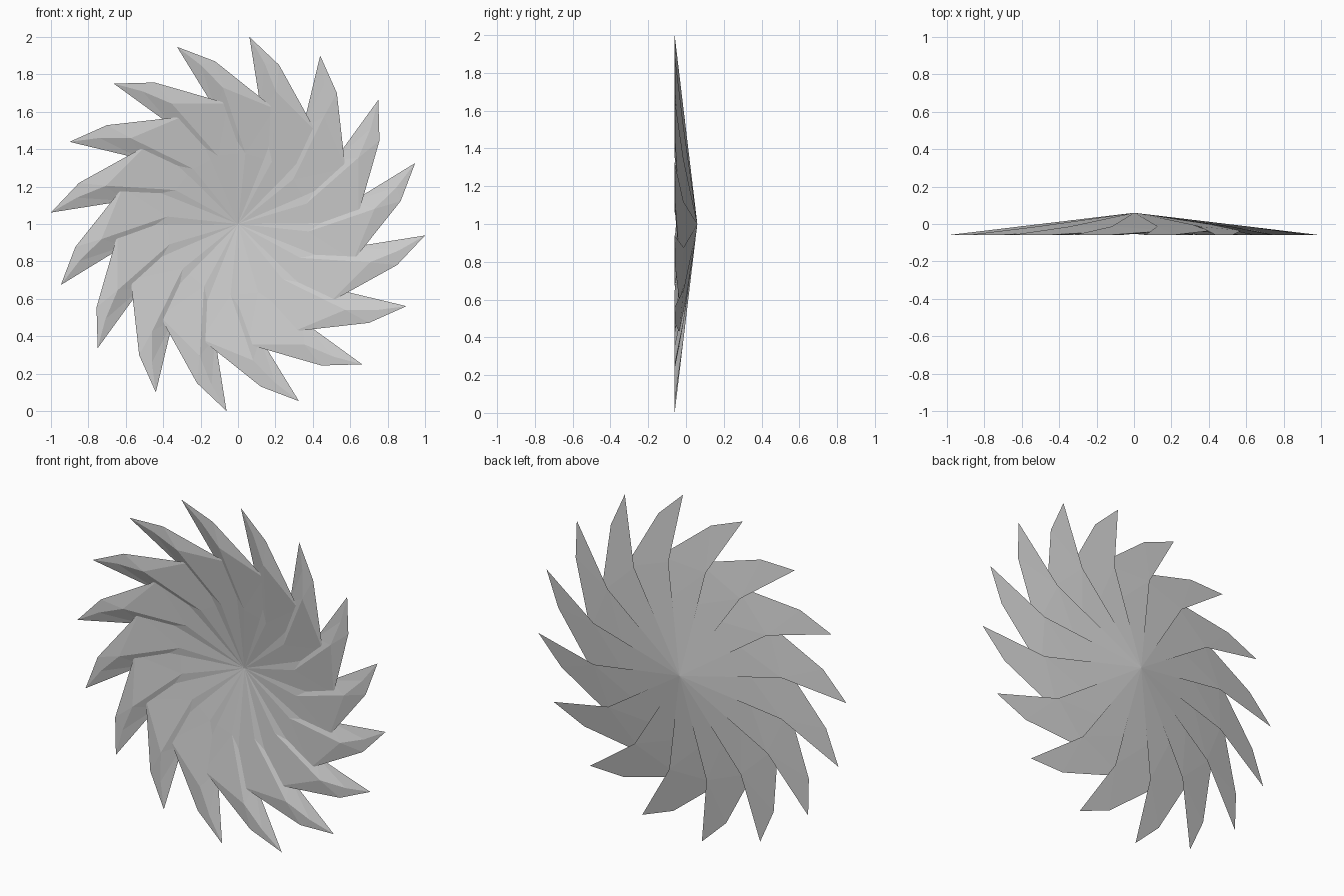
import bpy, bmesh
from math import cos, sin, radians

if "Cube" in bpy.data.objects:
    bpy.data.objects.remove(bpy.data.objects["Cube"])

BLADES = 16
TIP_ANGLE = 86.5   # front view, measured from +x


def point(r, offset, y, turn):
    a = radians(TIP_ANGLE + offset + turn)
    return (r * cos(a), y, 1 + r * sin(a))


# one blade: hub, tip, back edge kink, front keel, trailing edge
# (radius, angle behind tip, y)
PROFILE = {
    "A": (0, 0, 0.06),
    "T": (1.002, 0, -0.06),
    "L": (0.62, -8, -0.013),
    "M1": (0.38, -25, 0.0), "M2": (0.734, -12.7, -0.06), "M3": (0.873, -5.8, -0.06),
    "R1": (0.878, -11, -0.058), "R2": (0.647, -36.5, -0.035), "R3": (0.38, -46, 0.008),
}
FACES = [
    # back skin
    "A R3 L", "R3 R2 L", "R2 R1 L", "R1 T L",
    # front skin
    "A M1 R3", "M1 R2 R3", "M1 M2 R2", "M2 R1 R2", "M2 M3 R1", "M3 T R1",
    # steep keel wall
    "A L M1", "M1 L M2", "M2 L M3", "M3 L T",
]

bm = bmesh.new()
for i in range(BLADES):
    turn = i * 360 / BLADES
    v = {k: bm.verts.new(point(*p, turn)) for k, p in PROFILE.items()}
    for f in FACES:
        bm.faces.new([v[k] for k in f.split()])
bmesh.ops.recalc_face_normals(bm, faces=bm.faces[:])

# pinwheel of overlapping blades
mesh = bpy.data.meshes.new("pinwheel_blades")
bm.to_mesh(mesh)
bm.free()
obj = bpy.data.objects.new("pinwheel_blades", mesh)
bpy.context.collection.objects.link(obj)
